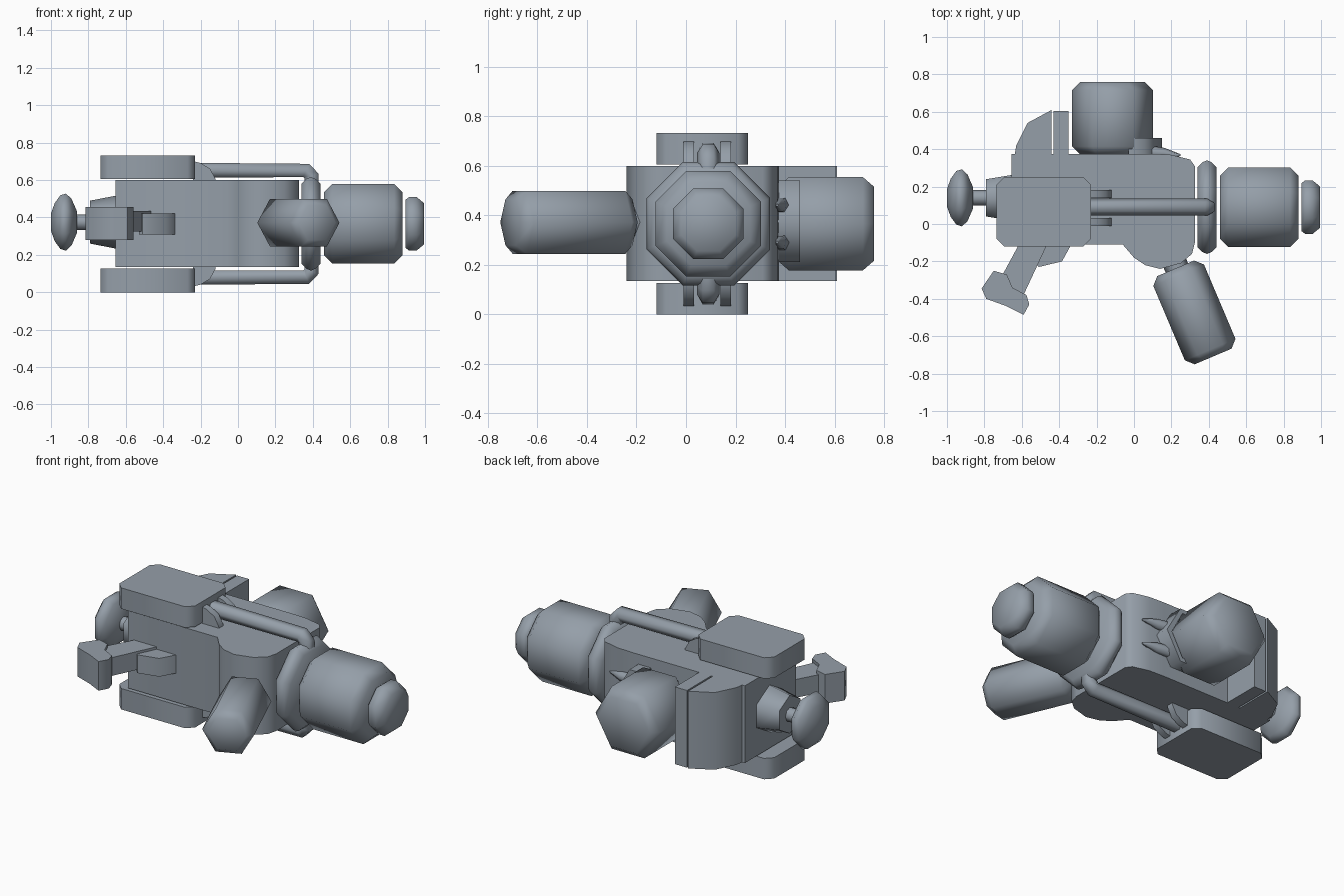
import bpy, math
from mathutils import Vector

cube = bpy.data.objects.get("Cube")
if cube:
    bpy.data.objects.remove(cube)

MID = 0.366     # height of the symmetry plane
AXIS_Y = 0.09   # y of the main barrel axis

grey = bpy.data.materials.new("blue_grey")
grey.use_nodes = True
COLOUR = (0.30, 0.345, 0.395, 1)
grey.diffuse_color = COLOUR
grey.node_tree.nodes["Principled BSDF"].inputs["Base Color"].default_value = COLOUR


def add_mesh(name, verts, faces, angle=65):
    me = bpy.data.meshes.new(name)
    me.from_pydata(verts, [], faces)
    me.materials.append(grey)
    ob = bpy.data.objects.new(name, me)
    bpy.context.collection.objects.link(ob)
    bpy.ops.object.select_all(action='DESELECT')
    ob.select_set(True)
    bpy.context.view_layer.objects.active = ob
    bpy.ops.object.mode_set(mode='EDIT')
    bpy.ops.mesh.select_all(action='SELECT')
    bpy.ops.mesh.normals_make_consistent(inside=False)
    bpy.ops.object.mode_set(mode='OBJECT')
    bpy.ops.object.shade_smooth_by_angle(angle=math.radians(angle))
    return ob


def loft(name, rings, angle=65):
    """Skin a stack of equal-sized rings and cap both ends."""
    n = len(rings[0])
    verts = [p for ring in rings for p in ring]
    faces = [(k * n + i, k * n + (i + 1) % n, (k + 1) * n + (i + 1) % n, (k + 1) * n + i)
             for k in range(len(rings) - 1) for i in range(n)]
    faces += [tuple(range(n)), tuple(range(len(verts) - n, len(verts)))]
    return add_mesh(name, verts, faces, angle)


def prism(name, outline, z0, z1, angle=50):
    return loft(name, [[(x, y, z) for x, y in outline] for z in (z0, z1)], angle)


def turned(name, origin, direction, profile, sides, phase=0):
    """Faceted turned part: profile is (distance along axis, corner radius)."""
    o, d = Vector(origin), Vector(direction).normalized()
    u, v = d.cross(Vector((0, 0, 1))), Vector((0, 0, 1))
    rings = []
    for t, r in profile:
        angles = [math.radians(phase) + math.tau * i / sides for i in range(sides)]
        rings.append([o + d * t + (u * math.cos(a) + v * math.sin(a)) * r for a in angles])
    return loft(name, rings)


def tank_profile(length, r, bevel):
    return [(0, r - bevel), (bevel, r), (length - bevel, r), (length, r - bevel)]


# Main body with the rounded bulge under the barrel
body = [(-.655, -.11), (-.06, -.11), (0, -.18), (.06, -.22), (.14, -.24), (.25, -.21),
        (.31, -.16), (.325, -.1), (.325, .31), (.3, .345), (.2, .37), (.1, .375),
        (-.43, .375), (-.655, .375)]
prism("body", body, .135, .6)

# Rear shell and its separate edge strip
prism("rear_shell", [(-.655, .25), (-.63, .42), (-.57, .54), (-.44, .61), (-.44, .25)], .135, .6)
prism("shell_strip", [(-.43, .36), (-.43, .605), (-.35, .605), (-.35, .36)], .135, .6)

# Hexagonal tanks
turned("back_tank", (-.115, .37, MID), (0, 1, 0), tank_profile(.39, .217, .045), 6)
TILT = (.39, -.92, 0)
turned("front_tank", (.223, -.237, .372), TILT, tank_profile(.512, .147, .04), 6)
turned("front_tank_neck", (.21, -.19, .372), TILT, [(0, .065), (.08, .065)], 6)

# Octagonal barrel: ring, chamber and end cap
OCT = 1 / math.cos(math.pi / 8)


def barrel_part(name, x, profile):
    turned(name, (x, AXIS_Y, MID), (1, 0, 0), [(t, a * OCT) for t, a in profile], 8, 22.5)


barrel_part("barrel_ring", .34, [(0, .215), (.025, .24), (.05, .25), (.075, .24), (.1, .215)])
barrel_part("barrel_chamber", .46, tank_profile(.42, .213, .045))
barrel_part("barrel_cap", .895, [(0, .128), (.02, .143), (.06, .143), (.1, .11)])

# Rear knob on a stem
KNOB = (-.66, .14, .375)
turned("knob_base", KNOB, (-1, 0, 0), [(-.02, .145), (0, .14), (.13, .115)], 6, 30)
turned("knob_stem", KNOB, (-1, 0, 0), [(.1, .042), (.24, .042)], 8)
turned("knob", KNOB, (-1, 0, 0),
       [(.2, .06), (.23, .135), (.26, .165), (.29, .155), (.32, .11), (.34, .05)], 8, 22.5)

# Grip, its flared end, and the trigger
prism("grip", [(-.61, -.1), (-.46, -.1), (-.6, -.4), (-.74, -.34)], .325, .435)
prism("grip_end", [(-.75, -.25), (-.68, -.27), (-.65, -.34), (-.575, -.38), (-.56, -.43),
                   (-.59, -.485), (-.68, -.44), (-.79, -.4), (-.815, -.345)], .28, .455)
prism("trigger", [(-.47, -.1), (-.33, -.1), (-.385, -.2), (-.51, -.23), (-.53, -.21)], .31, .42)

# Chevron bracket hugging the back tank
chevron = [(.15, 0), (.055, .165), (-.03, .165), (-.02, .14), (.04, .14), (.115, 0),
           (.04, -.14), (-.02, -.14), (-.03, -.165), (.055, -.165)]
loft("tank_bracket", [[(x, y, MID + .01 + z) for x, z in chevron] for y in (.37, .46)])

# Parts repeated above and below the symmetry plane
for side, s in (("upper", 1), ("lower", -1)):
    def mz(z):
        return MID + s * z

    # Side plate with chamfered corners
    c = .04
    plate = [(-.735 + c, -.12), (-.23 - c, -.12), (-.23, -.12 + c), (-.23, .25 - c),
             (-.23 - c, .25), (-.735 + c, .25), (-.735, .25 - c), (-.735, -.12 + c)]
    prism(side + "_side_plate", plate, mz(.24), mz(.366))

    # Pipe running to the barrel ring
    cu = bpy.data.curves.new(side + "_pipe", 'CURVE')
    cu.dimensions = '3D'
    cu.bevel_depth, cu.bevel_resolution, cu.use_fill_caps = .045, 1, True
    path = [(-.25, .287), (.365, .285), (.393, .255), (.393, .2)]
    sp = cu.splines.new('POLY')
    sp.points.add(len(path) - 1)
    for p, (x, z) in zip(sp.points, path):
        p.co = (x, AXIS_Y, mz(z), 1)
    cu.materials.append(grey)
    bpy.context.collection.objects.link(bpy.data.objects.new(side + "_pipe", cu))

    # Pair of pipe brackets
    tab = [(-.24, .23), (-.24, .335), (-.2, .325), (-.15, .295), (-.12, .24), (-.12, .23)]
    for k, y in enumerate((-.01, .14)):
        loft("%s_pipe_bracket_%d" % (side, k + 1),
             [[(x, yy, mz(z)) for x, z in tab] for yy in (y, y + .042)])

    # Spike beside the back tank
    turned(side + "_spike", (.08, .385, mz(.075)), (1, -.1, 0),
           [(0, .035), (.08, .03), (.17, .005)], 6)
